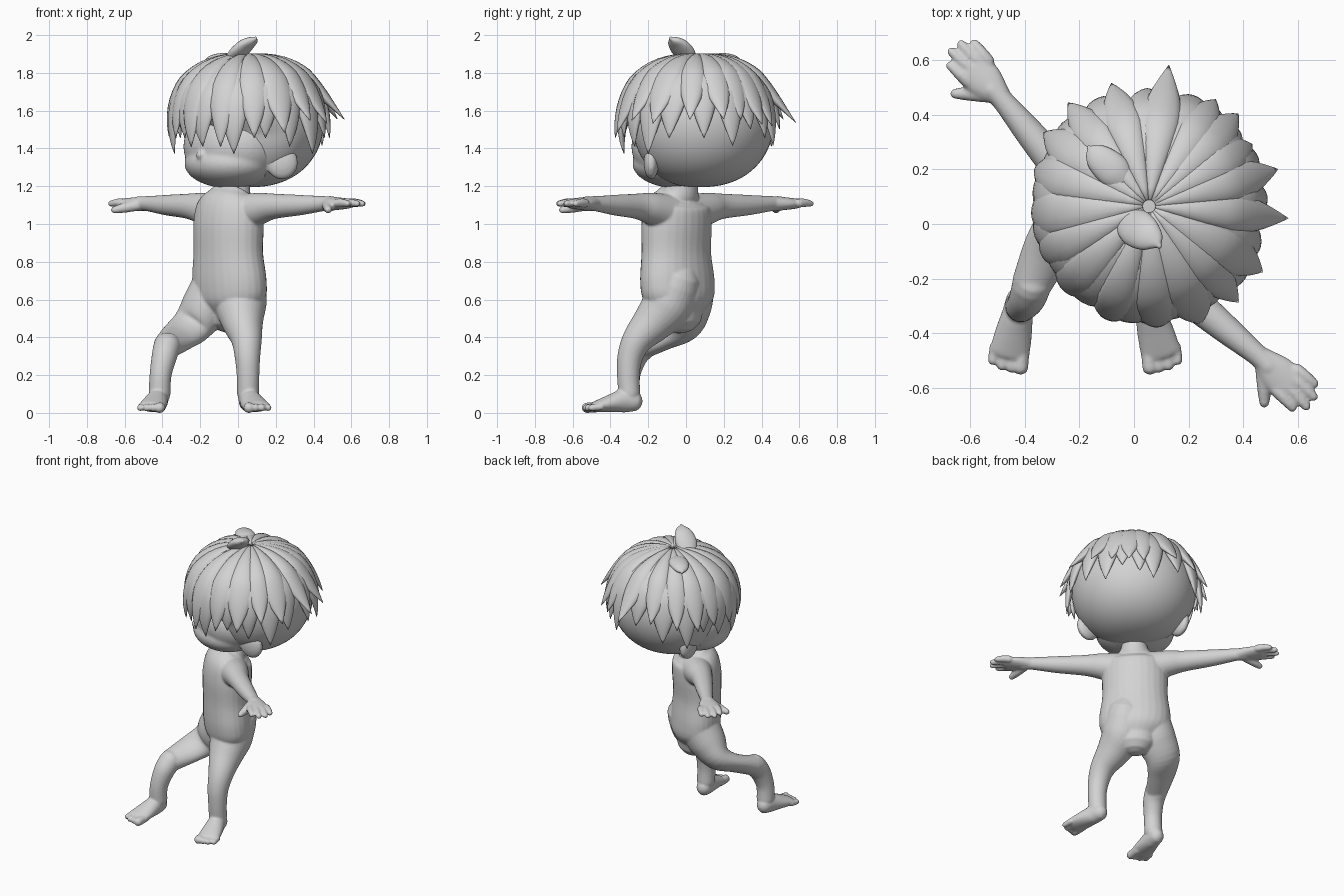
import bpy, bmesh, math, random
from mathutils import Vector, Matrix

random.seed(7)
cube = bpy.data.objects.get("Cube")
if cube:
    bpy.data.objects.remove(cube)

clay = bpy.data.materials.new("clay grey")
clay.use_nodes = True
clay.diffuse_color = (0.65, 0.65, 0.65, 1)
clay.node_tree.nodes["Principled BSDF"].inputs["Base Color"].default_value = clay.diffuse_color

# The figure is turned: LEFT is its own left, FACE the way it looks
S = math.sqrt(0.5)
LEFT, FACE, UP, X = Vector((S, -S, 0)), Vector((-S, -S, 0)), Vector((0, 0, 1)), Vector((1, 0, 0))


def at(l, f, z):
    return LEFT * l + FACE * f + UP * z


def loft(bm, rings, n=28):
    """Skin a closed surface over rings of (centre, axis_u, axis_v)."""
    loops = []
    for c, u, v in rings:
        loops.append([bm.verts.new(c + u * math.cos(k * math.tau / n) + v * math.sin(k * math.tau / n))
                      for k in range(n)])
    faces = [bm.faces.new((a[k], a[(k + 1) % n], b[(k + 1) % n], b[k]))
             for a, b in zip(loops, loops[1:]) for k in range(n)]
    faces += [bm.faces.new(loops[0]), bm.faces.new(loops[-1])]
    bmesh.ops.recalc_face_normals(bm, faces=faces)


def spline(rows, steps=5):
    """Smooth curve through rows of numbers."""
    out = []
    for i in range(len(rows) - 1):
        a, b, c, d = rows[max(i - 1, 0)], rows[i], rows[i + 1], rows[min(i + 2, len(rows) - 1)]
        for k in range(steps):
            t = k / steps
            out.append([q + .5 * t * (r - p + t * (2 * p - 5 * q + 4 * r - s + t * (3 * (q - r) + s - p)))
                        for p, q, r, s in zip(a, b, c, d)])
    return out + [list(rows[-1])]


def tube(bm, pts, ref):
    """Smooth round-ended limb through (position, radius_u[, radius_v])."""
    rows = spline([(*p[0], p[1], p[-1]) for p in pts])
    pos = [Vector(r[:3]) for r in rows]
    rings = []
    for i, r in enumerate(rows):
        t = (pos[min(i + 1, len(pos) - 1)] - pos[max(i - 1, 0)]).normalized()
        u = (ref - t * ref.dot(t)).normalized()
        rings.append((pos[i], u * r[3], t.cross(u) * r[4], t))
    def cap(ring, sign):
        c, u, v, t = ring
        r = min(u.length, v.length) * sign
        return [(c + t * r * math.sin(a), u * math.cos(a), v * math.cos(a)) for a in (0.5, 1.0, 1.4)]
    loft(bm, cap(rings[0], -1)[::-1] + [r[:3] for r in rings] + cap(rings[-1], 1))


def ball(bm, centre, rl, rf, rz, turn=0):
    """Ellipsoid on the figure's own axes, optionally turned about the vertical."""
    m = Matrix((LEFT * rl, FACE * rf, UP * rz)).transposed().to_4x4()
    new = bmesh.ops.create_uvsphere(bm, u_segments=40, v_segments=24, radius=1, matrix=Matrix.Translation(centre)
                                    @ Matrix.Rotation(math.radians(turn), 4, "Z") @ m)
    bmesh.ops.recalc_face_normals(bm, faces=list({f for v in new["verts"] for f in v.link_faces}))


def finish(bm, name, voxel=0, smooth=0):
    me = bpy.data.meshes.new(name)
    bm.to_mesh(me)
    bm.free()
    me.materials.append(clay)
    for p in me.polygons:
        p.use_smooth = True
    ob = bpy.data.objects.new(name, me)
    bpy.context.collection.objects.link(ob)
    if voxel:
        mod = ob.modifiers.new("blend", "REMESH")
        mod.mode, mod.voxel_size, mod.use_smooth_shade = "VOXEL", voxel, True
        mod = ob.modifiers.new("soften", "SMOOTH")
        mod.factor, mod.iterations = 0.5, smooth


# Body: torso and neck
bm = bmesh.new()
tube(bm, [(at(0, f, z), a, b) for f, z, a, b in (
    (.02, 1.26, .08, .08), (.03, 1.18, .09, .085), (.045, 1.15, .14, .105), (.06, 1.1, .195, .145),
    (.07, 1.0, .212, .157), (.073, .85, .212, .152), (.065, .7, .23, .158), (.055, .6, .215, .15),
    (.05, .53, .14, .11))], LEFT)

# Arms with hands, mirrored
for s in (-1, 1):
    tube(bm, [(at(s * l, f, z), r) for l, f, z, r in (
        (.1, .05, 1.06, .1), (.22, .05, 1.083, .083), (.32, .05, 1.094, .067),
        (.5, .035, 1.1, .054), (.66, .02, 1.108, .04), (.72, .02, 1.108, .04))], UP)
    tube(bm, [(at(s * l, .015, 1.108), h, w) for l, h, w in (
        (.68, .036, .042), (.75, .034, .066), (.82, .028, .072))], UP)
    for base, tip_l, tip_f in ((.06, .885, .065), (.022, .918, .026), (-.014, .912, -.018), (-.044, .88, -.054)):
        tube(bm, [(at(s * .8, base, 1.11), .024), (at(s * (tip_l + .8) / 2, (base + tip_f) / 2, 1.112), .022),
                  (at(s * tip_l, tip_f, 1.108), .017)], UP)
    tube(bm, [(at(s * .71, .04, 1.1), .03), (at(s * .765, .09, 1.085), .026),
              (at(s * .8, .125, 1.075), .019)], UP)

# Legs: the left one stands, the right one steps outward with a flattened thigh
tube(bm, [((x, y, z), r) for x, y, z, r in (
    (.03, -.05, .68, .125), (.015, -.1, .57, .135), (.025, -.175, .48, .11), (.045, -.255, .39, .082),
    (.05, -.295, .3, .068), (.053, -.305, .2, .06), (.053, -.3, .1, .058))], X)
tube(bm, [((x, y, z), a, b) for x, y, z, a, b in (
    (-.12, .02, .66, .13, .13), (-.18, .01, .55, .13, .12), (-.245, -.005, .46, .115, .085),
    (-.31, -.09, .405, .1, .06), (-.375, -.22, .355, .075, .065))], Vector((-.62, .62, .5)))
tube(bm, [((x, y, z), r) for x, y, z, r in (
    (-.375, -.225, .355, .072), (-.39, -.27, .3, .067), (-.41, -.3, .2, .058), (-.415, -.3, .1, .058))], X)

# Feet with toes
for side, heel, turn in ((1, .053, .045), (-1, -.42, .035)):
    tube(bm, [((heel + side * turn * k, y, z), w, h) for k, y, z, w, h in (
        (0, -.28, .062, .05, .055), (.2, -.33, .064, .057, .062), (.6, -.4, .05, .068, .047),
        (1, -.47, .035, .074, .031))], X)
    for k, (length, r) in enumerate(((.525, .028), (.525, .021), (.518, .02), (.5, .018))):
        x = heel + side * (turn - .045 + .034 * k)
        tube(bm, [((x, -.45, .032), r), ((x + side * .005, -length, .027), r)], X)
finish(bm, "body", .007, 5)

# Head: face, cheeks, nose and ears
bm = bmesh.new()
ball(bm, at(0, .03, 1.41), .285, .25, .22)
ball(bm, at(0, .065, 1.32), .25, .225, .13)
ball(bm, at(0, .285, 1.365), .025, .02, .02)
for s in (-1, 1):
    ball(bm, at(s * .295, -.035, 1.325), .085, .04, .09, s * 45)
finish(bm, "head", .01, 8)

# Hair: rounded cap under the strands
HC, HR, HZ = Vector((.055, .065, 1.54)), .4, .345


def dome(phi):
    """Radius and height of the cap at an angle from its crown."""
    return HR * math.sin(phi) ** .85, HZ * math.cos(phi)


bm = bmesh.new()
cap_rings = [dome(math.radians(a)) for a in range(2, 180, 4)]
loft(bm, [(HC + UP * h, X * r, Vector((0, r, 0))) for r, h in cap_rings], 48)
for v in bm.verts:  # hollow under the fringe so the face shows
    f = (v.co - HC).dot(FACE)
    v.co -= FACE * max(0, f) * .28 * min(1, max(0, (1.6 - v.co.z) / .12))
finish(bm, "hair_cap")


def strand(bm, az, end, tip, width, thick, start):
    """Tapered lock running from the crown over the cap to a point at radius tip."""
    rings, steps = [], 16
    flare = tip - dome(math.radians(end))[0]
    out = Vector((math.cos(az), math.sin(az), 0))
    side = Vector((-math.sin(az), math.cos(az), 0))
    for i in range(steps + 1):
        t = i / steps
        phi = math.radians(start + (end - start) * t)
        r, h = dome(phi)
        normal = (out * math.sin(phi) / HR + UP * math.cos(phi) / HZ).normalized()
        c = HC + out * (r + flare * max(0, t - .5) ** 2 * 4) + UP * h
        taper = 1 if t < .5 else 1 - ((t - .5) / .5) ** 1.5
        w = width * min(1, r / HR + .04) * taper + .002
        rings.append((c, side * w, normal * (thick * (.4 + .6 * min(1, t * 2)) * taper + .002)))
    loft(bm, rings, 14)


# Upper locks: (heading in degrees, reach of the tip), long over the face
bm = bmesh.new()
LOCKS = ((82, .52), (58, .46), (46, .47), (31, .44), (16, .49), (-5, .51), (-30, .48), (-47, .48), (-66, .47),
         (-86, .44), (-110, .43), (-136, .42), (-156, .42), (-176, .42), (162, .44), (145, .47), (128, .48), (107, .47))
for heading, reach in LOCKS:
    az = math.radians(heading)
    front = max(0, math.cos(az - math.radians(225)))
    strand(bm, az, 92 + 17 * front + random.uniform(-5, 5), reach, random.uniform(.085, .105), .042, 2)
finish(bm, "upper_hair")

# Lower locks between them: fringe, long sides and short nape
bm = bmesh.new()
for k, (heading, reach) in enumerate(LOCKS):
    az = math.radians(heading + 9)
    toward = math.cos(az - math.radians(225))
    end = 114 if toward > -.5 else 106
    strand(bm, az, end + (-10, 5, -2)[k % 3], .4 if toward > .2 else .43,
           random.uniform(.07, .09), .034, 20)
finish(bm, "lower_hair")

# Tufts standing up on the crown
bm = bmesh.new()
tube(bm, [((-.02, .01, 1.88), .03, .06), ((.01, -.015, 1.915), .035, .07), ((.045, -.04, 1.95), .032, .062),
          ((.075, -.062, 1.97), .022, .04), ((.092, -.08, 1.982), .01)], UP)
tube(bm, [((-.03, .15, 1.855), .035, .045), ((-.07, .19, 1.87), .035, .062), ((-.12, .235, 1.87), .028, .055),
          ((-.15, .265, 1.862), .018, .035), ((-.165, .28, 1.857), .008)], UP)
finish(bm, "crown_tufts")
